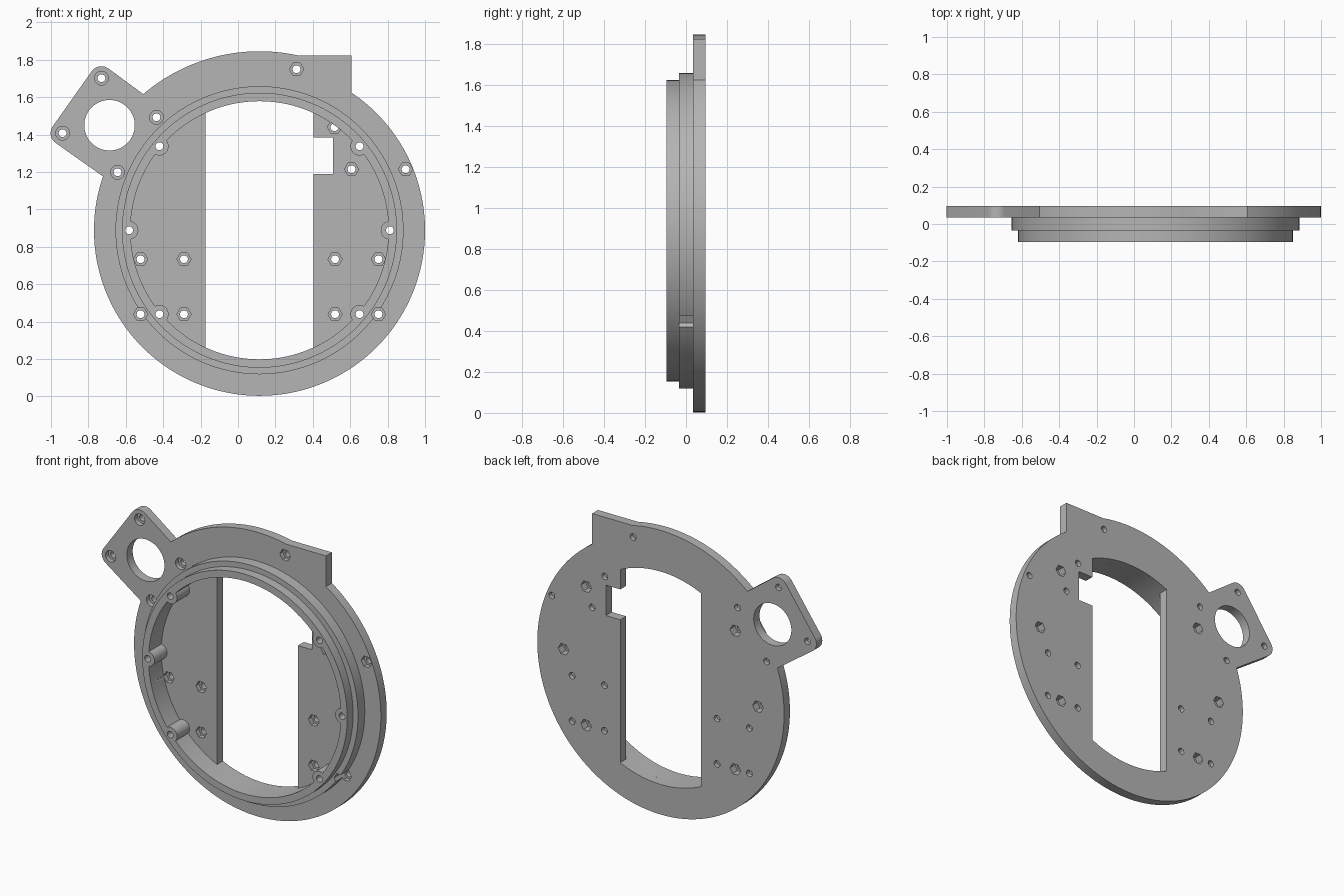
import bpy, bmesh, math

if "Cube" in bpy.data.objects:
    bpy.data.objects.remove(bpy.data.objects["Cube"])

CX, CZ = 0.115, 0.888                 # ring axis
BACK, STEP, MID, FRONT = 0.095, 0.035, -0.035, -0.095
R_IN, R_MID, R_FRONT, R_OUT, R_TOP = 0.69, 0.77, 0.735, 0.885, 0.957

grey = bpy.data.materials.new("grey plastic")
grey.diffuse_color = (0.46, 0.46, 0.46, 1)
grey.use_nodes = True
grey.node_tree.nodes["Principled BSDF"].inputs["Base Color"].default_value = grey.diffuse_color


def arc(x, z, r, a0, a1, n):
    """Points along an arc, angles in degrees, both ends included."""
    return [(x + r * math.cos(math.radians(a0 + (a1 - a0) * i / n)),
             z + r * math.sin(math.radians(a0 + (a1 - a0) * i / n))) for i in range(n + 1)]


def circle(x, z, r, n):
    return arc(x, z, r, 0, 360, n)[:-1]


def prisms(name, parts):
    """One object from several outlines, each extruded between two depths."""
    bm = bmesh.new()
    for pts, y0, y1 in parts:
        a = [bm.verts.new((CX + x, y0, CZ + z)) for x, z in pts]
        b = [bm.verts.new((CX + x, y1, CZ + z)) for x, z in pts]
        bm.faces.new(a)
        bm.faces.new(b[::-1])
        for i in range(len(a)):
            j = (i + 1) % len(a)
            bm.faces.new((a[j], a[i], b[i], b[j]))
    return finish(name, bm)


def finish(name, bm):
    bmesh.ops.recalc_face_normals(bm, faces=bm.faces[:])
    me = bpy.data.meshes.new(name)
    bm.to_mesh(me)
    bm.free()
    me.materials.append(grey)
    ob = bpy.data.objects.new(name, me)
    bpy.context.collection.objects.link(ob)
    return ob


def boolean(ob, other, op):
    bpy.context.view_layer.objects.active = ob
    m = ob.modifiers.new(op, 'BOOLEAN')
    m.operation, m.solver, m.object = op, 'EXACT', other
    bpy.ops.object.modifier_apply(modifier=m.name)


# Hole layout relative to the ring axis
lug = [(-0.845, 0.813), (-1.053, 0.519), (-0.551, 0.604), (-0.759, 0.310)]
nuts = [(0.198, 0.861), (0.401, 0.551), (0.492, 0.326), (0.781, 0.326)]
nuts += [(s * x, z) for s in (-1, 1) for x in (0.404, 0.636) for z in (-0.155, -0.449)]
posts = [(s * x, z) for s in (-1, 1) for x, z in ((0.535, 0.449), (0.697, 0), (0.535, -0.449))]

# Base plate outline: tab, raised top arc, rounded motor lug, main disc
outline = [(0.492, 0.935)]
outline += arc(0, 0, R_TOP, math.degrees(math.asin(0.935 / R_TOP)), 130.5, 40)
outline += arc(*lug[0], 0.064, 54.7, 144.7, 10)
outline += arc(*lug[1], 0.064, 144.7, 234.7, 10)
outline += arc(0, 0, R_OUT, 161, 360 + math.degrees(math.acos(0.492 / R_OUT)), 120)
plate = prisms("base_plate", [(outline, STEP, BACK)])

# Central window with the side notch
half = 0.29
t = math.degrees(math.acos(half / R_IN))
window = arc(0, 0, R_IN, t, 180 - t, 30) + arc(0, 0, R_IN, 180 + t, 360 - t, 30)
window += [(half, 0.30), (0.393, 0.30), (0.393, 0.497), (half, 0.497)]

# Stepped ring, lathed around the axis
profile = [(R_IN, STEP), (R_IN, FRONT), (R_FRONT, FRONT), (R_FRONT, MID), (R_MID, MID), (R_MID, STEP)]
bm = bmesh.new()
N = 144
rows = [[bm.verts.new((CX + x, y, CZ + z)) for x, z in circle(0, 0, r, N)] for r, y in profile]
for k in range(len(rows)):
    a, b = rows[k], rows[(k + 1) % len(rows)]
    for i in range(N):
        j = (i + 1) % N
        bm.faces.new((a[i], a[j], b[j], b[i]))
ring = finish("stepped_ring", bm)

# Screw posts merged into the ring, kept inside its outer wall
bosses = []
for x, z in posts:
    pts = []
    for px, pz in circle(x, z, 0.049, 32):
        k = min(1, 0.728 / math.hypot(px, pz))
        pts.append((px * k, pz * k))
    bosses.append((pts, FRONT, STEP))
post_ob = prisms("screw_posts", bosses)
boolean(ring, post_ob, 'UNION')

# Cutters: window and motor opening, screw holes, nut pockets
openings = prisms("opening_cutter", [(window, 0, 0.2), (circle(-0.802, 0.5615, 0.135, 64), 0, 0.2)])
holes = prisms("hole_cutter",
               [(circle(x, z, 0.021, 20), -0.03, 0.2) for x, z in nuts + lug] +
               [(circle(x, z, 0.021, 20), -0.2, 0.2) for x, z in posts])
pockets = prisms("pocket_cutter",
                 [(circle(x, z, 0.038, 6), MID, 0.065) for x, z in nuts] +
                 [(circle(x, z, 0.037, 24), 0, 0.065) for x, z in lug] +
                 [(circle(x, z, 0.038, 6), 0.045, 0.2) for x, z in posts])
boolean(plate, openings, 'DIFFERENCE')
for ob in (plate, ring):
    boolean(ob, holes, 'DIFFERENCE')
    boolean(ob, pockets, 'DIFFERENCE')
for helper in (post_ob, openings, holes, pockets):
    bpy.data.objects.remove(helper)

# Smooth curved walls, crisp edges
for ob in (plate, ring):
    bpy.ops.object.select_all(action='DESELECT')
    ob.select_set(True)
    bpy.context.view_layer.objects.active = ob
    bpy.ops.object.shade_smooth_by_angle(angle=math.radians(30))
